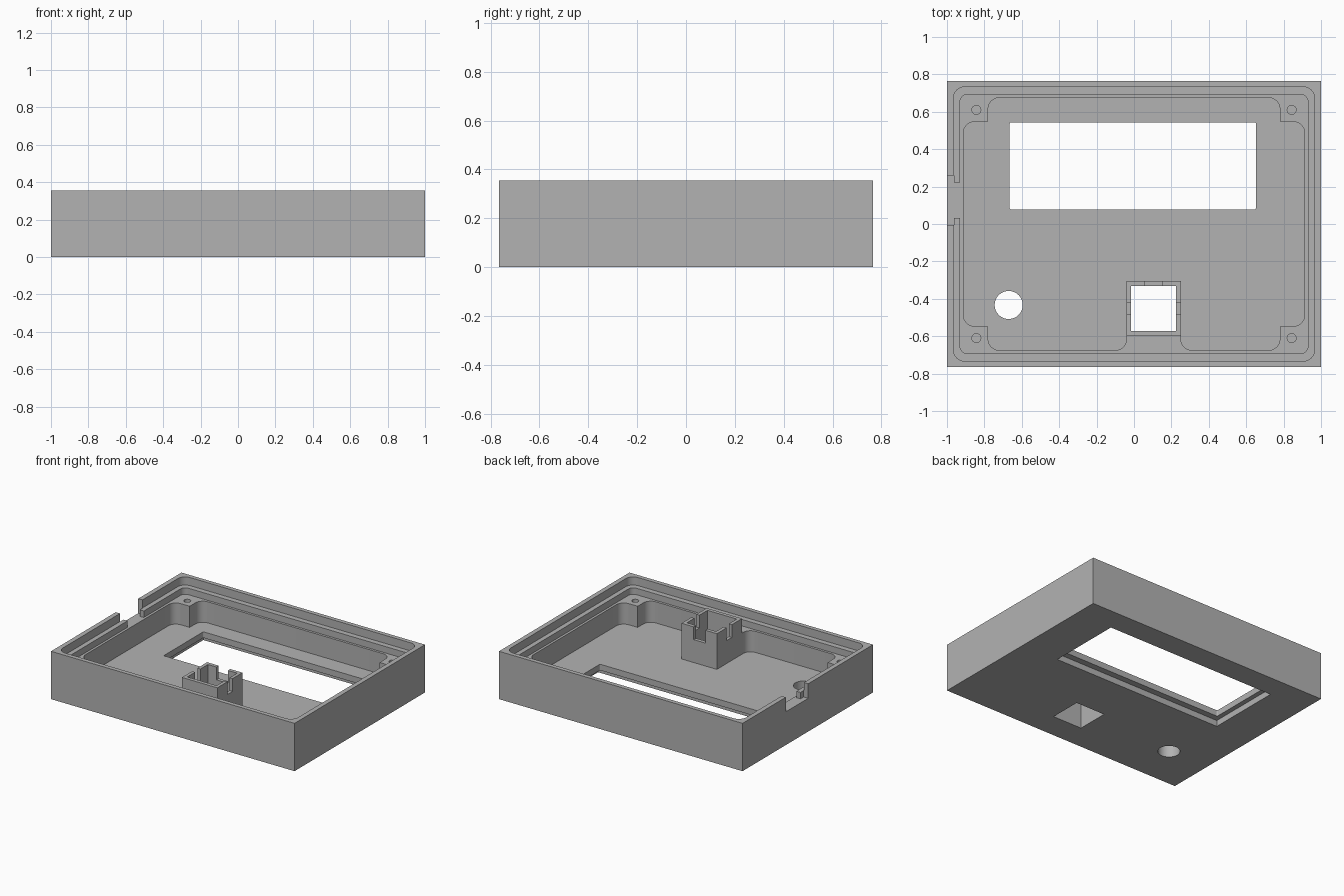
import bpy
import bmesh
import math
from mathutils import Vector

if "Cube" in bpy.data.objects:
    bpy.data.objects.remove(bpy.data.objects["Cube"], do_unlink=True)

# Key heights
TOP, RIM, LEDGE, FLOOR = 0.355, 0.295, 0.247, 0.09
ABOVE, BELOW = 0.5, -0.1

grey = bpy.data.materials.new("plain grey")
grey.use_nodes = True
COLOUR = (0.45, 0.45, 0.45, 1)
grey.diffuse_color = COLOUR
grey.node_tree.nodes["Principled BSDF"].inputs["Base Color"].default_value = COLOUR


def prism(name, outline, z0, z1):
    """Extrude a counter-clockwise outline from z0 to z1."""
    bm = bmesh.new()
    low = [bm.verts.new((x, y, z0)) for x, y in outline]
    high = [bm.verts.new((x, y, z1)) for x, y in outline]
    bm.faces.new(low[::-1])
    bm.faces.new(high)
    n = len(low)
    for i in range(n):
        j = (i + 1) % n
        bm.faces.new((low[i], low[j], high[j], high[i]))
    mesh = bpy.data.meshes.new(name)
    bm.to_mesh(mesh)
    bm.free()
    mesh.materials.append(grey)
    obj = bpy.data.objects.new(name, mesh)
    bpy.context.collection.objects.link(obj)
    return obj


def rounded(corners, steps=8):
    """Round each right-angled (x, y, radius) corner."""
    points = []
    for i, (x, y, r) in enumerate(corners):
        if r == 0:
            points.append((x, y))
            continue
        p = Vector((x, y))
        u = (Vector(corners[i - 1][:2]) - p).normalized()
        v = (Vector(corners[(i + 1) % len(corners)][:2]) - p).normalized()
        centre = p + r * (u + v)
        for k in range(steps + 1):
            t = math.pi / 2 * k / steps
            points.append(tuple(centre - r * (v * math.cos(t) + u * math.sin(t))))
    return points


def rect(x0, x1, y0, y1, r=0):
    return rounded([(x0, y0, r), (x1, y0, r), (x1, y1, r), (x0, y1, r)])


def circle(x, y, r, n):
    return [(x + r * math.cos(2 * math.pi * k / n),
             y + r * math.sin(2 * math.pi * k / n)) for k in range(n)]


def cut(target, outline, z0, z1):
    cutter = prism("cutter", outline, z0, z1)
    cutter.hide_render = True
    mod = target.modifiers.new("cut", "BOOLEAN")
    mod.operation = "DIFFERENCE"
    mod.solver = "EXACT"
    mod.object = cutter
    bpy.context.view_layer.objects.active = target
    bpy.ops.object.modifier_apply(modifier=mod.name)
    bpy.data.objects.remove(cutter, do_unlink=True)


# Tray with stepped rim
tray = prism("enclosure_tray", rect(-1, 1, -0.765, 0.765), 0, TOP)
cut(tray, rect(-0.965, 0.965, -0.733, 0.733, 0.06), RIM, ABOVE)
cut(tray, rect(-0.93, 0.93, -0.693, 0.693, 0.04), LEDGE, ABOVE)

# Main cavity, leaving corner posts and a shelf behind the front wall
R = 0.06
px, py, wx, wy = 0.78, 0.547, 0.912, 0.675
HX0, HX1, HY0, HY1 = -0.04, 0.25, -0.6, -0.305
cavity = [
    (-px, -wy, R), (HX0, -wy, R), (HX0, HY0, 0), (HX1, HY0, 0), (HX1, -wy, R),
    (px, -wy, R), (px, -py, 0), (wx, -py, R), (wx, py, R), (px, py, 0),
    (px, wy, R), (-px, wy, R), (-px, py, 0), (-wx, py, R), (-wx, -py, R),
    (-px, -py, 0)]
cut(tray, rounded(cavity), FLOOR, ABOVE)

# Screw holes in the posts
for sx in (-1, 1):
    for sy in (-1, 1):
        cut(tray, circle(sx * 0.843, sy * 0.61, 0.024, 24), 0.12, ABOVE)

# Display window with a wider recess on the underside
cut(tray, rect(-0.665, 0.652, 0.078, 0.543, 0.008), BELOW, ABOVE)
cut(tray, rect(-0.70, 0.70, 0.032, 0.593), BELOW, 0.045)

# Round hole and square button hole through the floor
cut(tray, circle(-0.67, -0.433, 0.075, 48), BELOW, ABOVE)
button = rect(-0.015, 0.225, -0.573, -0.332)
cut(tray, button, BELOW, ABOVE)

# Stepped cable notch in the side wall
cut(tray, rect(-1.1, -0.963, -0.005, 0.258), LEDGE, ABOVE)
cut(tray, rect(-1.05, -0.92, 0.033, 0.223), LEDGE, ABOVE)

# Square button housing with slots in three walls
housing = prism("button_housing", rect(HX0, HX1, HY0, HY1), FLOOR, TOP)
cut(housing, button, BELOW, ABOVE)
SLOT = 0.26
cut(housing, rect(-0.1, 0.3, -0.48, -0.42), SLOT, ABOVE)
cut(housing, rect(0.055, 0.15, -0.45, -0.25), SLOT, ABOVE)

# Smooth the rounded corners, keep edges sharp
for obj in (tray, housing):
    bpy.ops.object.select_all(action="DESELECT")
    obj.select_set(True)
    bpy.context.view_layer.objects.active = obj
    bpy.ops.object.shade_smooth_by_angle()
